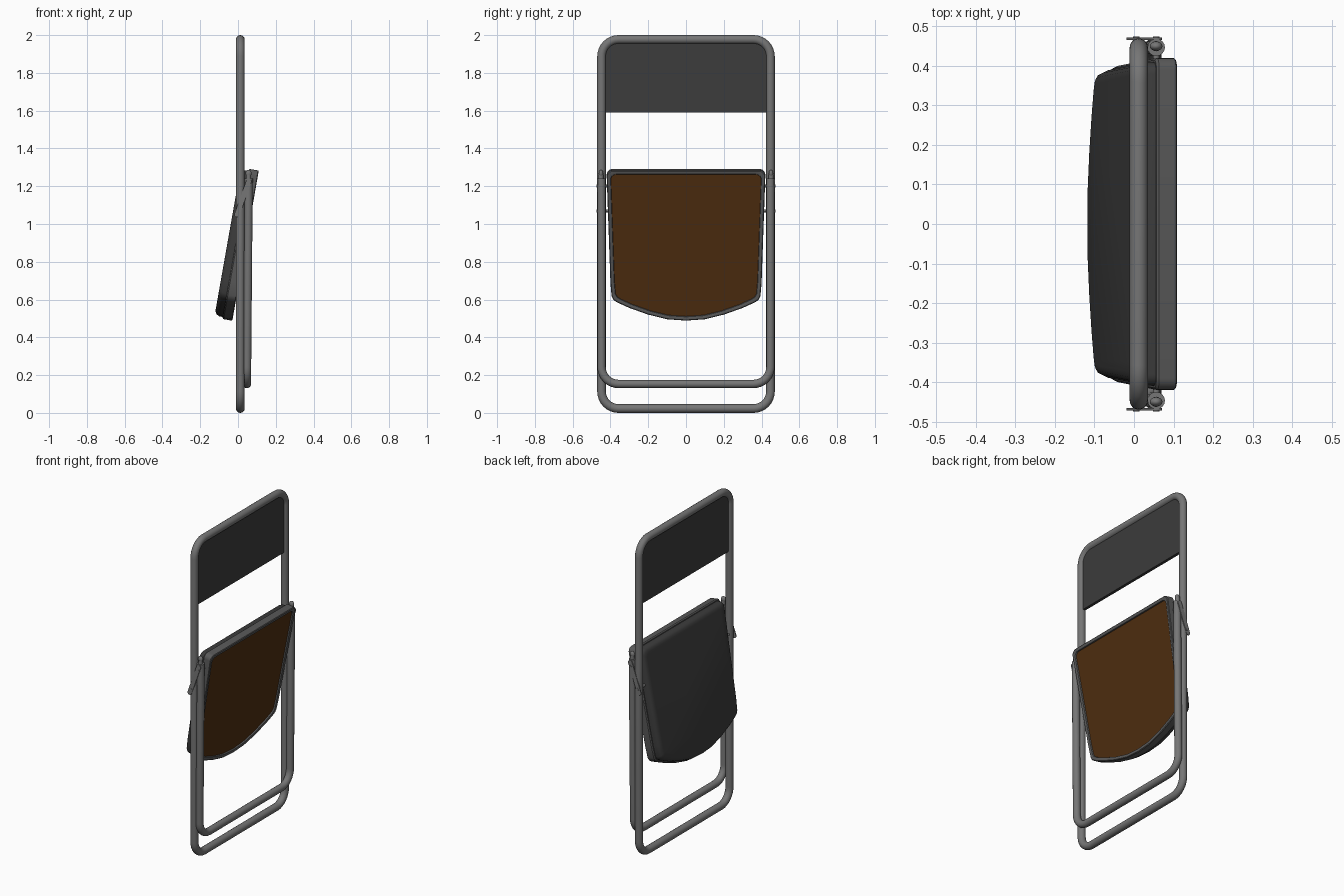
import bpy, bmesh, math
from mathutils import Vector

if "Cube" in bpy.data.objects:
    bpy.data.objects.remove(bpy.data.objects["Cube"])


def material(name, col):
    m = bpy.data.materials.new(name)
    m.diffuse_color = (*col, 1)
    m.use_nodes = True
    m.node_tree.nodes["Principled BSDF"].inputs["Base Color"].default_value = m.diffuse_color
    return m


METAL = material("grey metal", (0.18, 0.18, 0.18))
RIM = material("dark grey rim", (0.10, 0.10, 0.10))
PAD = material("charcoal pad", (0.045, 0.045, 0.045))
WOOD = material("brown board", (0.08, 0.027, 0.005))


def smooth(ob, angle=35):
    bpy.ops.object.select_all(action='DESELECT')
    ob.select_set(True)
    bpy.context.view_layer.objects.active = ob
    bpy.ops.object.shade_smooth_by_angle(angle=math.radians(angle))


def arc(cy, cz, r, a0, a1, n=8):
    return [(cy + r * math.cos(math.radians(a0 + (a1 - a0) * i / n)),
             cz + r * math.sin(math.radians(a0 + (a1 - a0) * i / n))) for i in range(n + 1)]


def tube(name, pts, radius, closed):
    cu = bpy.data.curves.new(name, 'CURVE')
    cu.dimensions = '3D'
    cu.bevel_depth = radius
    cu.bevel_resolution = 6
    cu.use_fill_caps = True
    sp = cu.splines.new('POLY')
    sp.points.add(len(pts) - 1)
    for p, co in zip(sp.points, pts):
        p.co = (*co, 1)
    sp.use_cyclic_u = closed
    ob = bpy.data.objects.new(name, cu)
    bpy.context.collection.objects.link(ob)
    bpy.ops.object.select_all(action='DESELECT')
    ob.select_set(True)
    bpy.context.view_layer.objects.active = ob
    bpy.ops.object.convert(target='MESH')
    ob = bpy.context.view_layer.objects.active
    ob.data.materials.clear()
    ob.data.materials.append(METAL)
    smooth(ob)


def loft(name, rings, mats, cap_mat=0):
    """Skin a list of equal rings and cap both ends; first cap gets cap_mat."""
    bm = bmesh.new()
    vs = [[bm.verts.new(p) for p in r] for r in rings]
    n = len(vs[0])
    for a, b in zip(vs, vs[1:]):
        for i in range(n):
            bm.faces.new((a[i], a[(i + 1) % n], b[(i + 1) % n], b[i]))
    first = bm.faces.new(vs[0])
    bm.faces.new(vs[-1])
    first.material_index = cap_mat
    bmesh.ops.recalc_face_normals(bm, faces=bm.faces)
    me = bpy.data.meshes.new(name)
    bm.to_mesh(me)
    bm.free()
    ob = bpy.data.objects.new(name, me)
    bpy.context.collection.objects.link(ob)
    for m in mats:
        me.materials.append(m)
    smooth(ob)
    return ob


# Main frame: closed rounded rectangle of tube
FX, Y, R, C = 0.012, 0.447, 0.023, 0.09
frame = (arc(Y - C, 1.977 - C, C, 0, 90) + arc(-Y + C, 1.977 - C, C, 90, 180)
         + arc(-Y + C, R + C, C, 180, 270) + arc(Y - C, R + C, C, 270, 360))
tube("main_frame", [(FX, y, z) for y, z in frame], R, True)

# Rear leg: U of tube, leaning slightly
leg = ([(-Y, 1.24)] + arc(-Y + C, 0.153 + C, C, 180, 270)
       + arc(Y - C, 0.153 + C, C, 270, 360) + [(Y, 1.24)])
tube("rear_leg", [(0.047 + 0.0085 * (z - 0.15), y, z) for y, z in leg], 0.022, False)

# Backrest panel
b = [(-0.425, 1.59), (0.425, 1.59), (0.425, 1.955), (-0.425, 1.955)]
loft("backrest", [[(x, y, z) for y, z in b] for x in (FX - 0.009, FX + 0.009)], [PAD])

# Seat outline in the seat's own plane (y, distance along seat)
half = [(0.1, 0.007), (0.2, 0.032), (0.3, 0.068), (0.365, 0.098), (0.385, 0.112), (0.394, 0.13),
        (0.40, 0.20)] + arc(0.39, 0.777, 0.03, 0, 90, 5)
outline = [(0, 0)] + half + [(-y, s) for y, s in reversed(half)]
TILT = math.radians(10)
UP = Vector((math.sin(TILT), 0, math.cos(TILT)))
OUT = Vector((math.cos(TILT), 0, -math.sin(TILT)))
BASE = Vector((-0.030, 0, 0.488))


def seat_ring(inset, t):
    ky, ks = 1 - inset / 0.41, 1 - inset / 0.404
    return [BASE + UP * (0.404 + (s - 0.404) * ks) + OUT * t + Vector((0, y * ky, 0))
            for y, s in outline]


# Seat rim with recessed brown board, and cushion on the other side
loft("seat_rim", [seat_ring(*k) for k in
                  [(0.022, -0.010), (0.020, -0.002), (0.016, 0), (0.004, 0), (0, -0.004),
                   (0, -0.047), (0.005, -0.053), (0.02, -0.054)]], [RIM, WOOD], 1)
loft("seat_cushion", [seat_ring(*k) for k in
                      [(0.010, -0.050), (0.011, -0.072), (0.018, -0.087),
                       (0.028, -0.094), (0.042, -0.097)]], [PAD])


def rod(name, a, b, r):
    a, b = Vector(a), Vector(b)
    bpy.ops.mesh.primitive_cylinder_add(vertices=16, radius=r, depth=(b - a).length,
                                        location=(a + b) / 2)
    ob = bpy.context.object
    ob.name = name
    ob.rotation_euler = (b - a).to_track_quat('Z', 'Y').to_euler()
    ob.data.materials.append(METAL)
    smooth(ob)


# Hinges, pivots and side links, mirrored left and right
for side, tag in ((1, "left"), (-1, "right")):
    rod("hinge_post_" + tag, (0.056, side * 0.45, 1.23), (0.056, side * 0.45, 1.262), 0.013)
    bpy.ops.mesh.primitive_uv_sphere_add(segments=16, ring_count=10, radius=0.016,
                                         location=(0.056, side * 0.45, 1.268))
    knob = bpy.context.object
    knob.name = "hinge_knob_" + tag
    knob.scale = (1, 0.75, 1.2)
    knob.data.materials.append(METAL)
    smooth(knob)
    rod("seat_pivot_" + tag, (0.056, side * 0.40, 1.20), (0.056, side * 0.474, 1.20), 0.008)
    rod("frame_pivot_" + tag, (0.006, side * 0.40, 1.07), (0.006, side * 0.474, 1.07), 0.008)
    top, low = Vector((0.057, 0, 1.225)), Vector((-0.005, 0, 1.05))
    d = (top - low).normalized()
    p = Vector((d.z, 0, -d.x))
    ring = []
    for end, a0 in ((top, 0), (low, 180)):
        for i in range(9):
            a = math.radians(a0 + i * 22.5)
            ring.append(end + 0.014 * (p * math.cos(a) + d * math.sin(a)))
    loft("side_link_" + tag, [[v + Vector((0, side * y, 0)) for v in ring]
                              for y in (0.466, 0.472)], [METAL])
